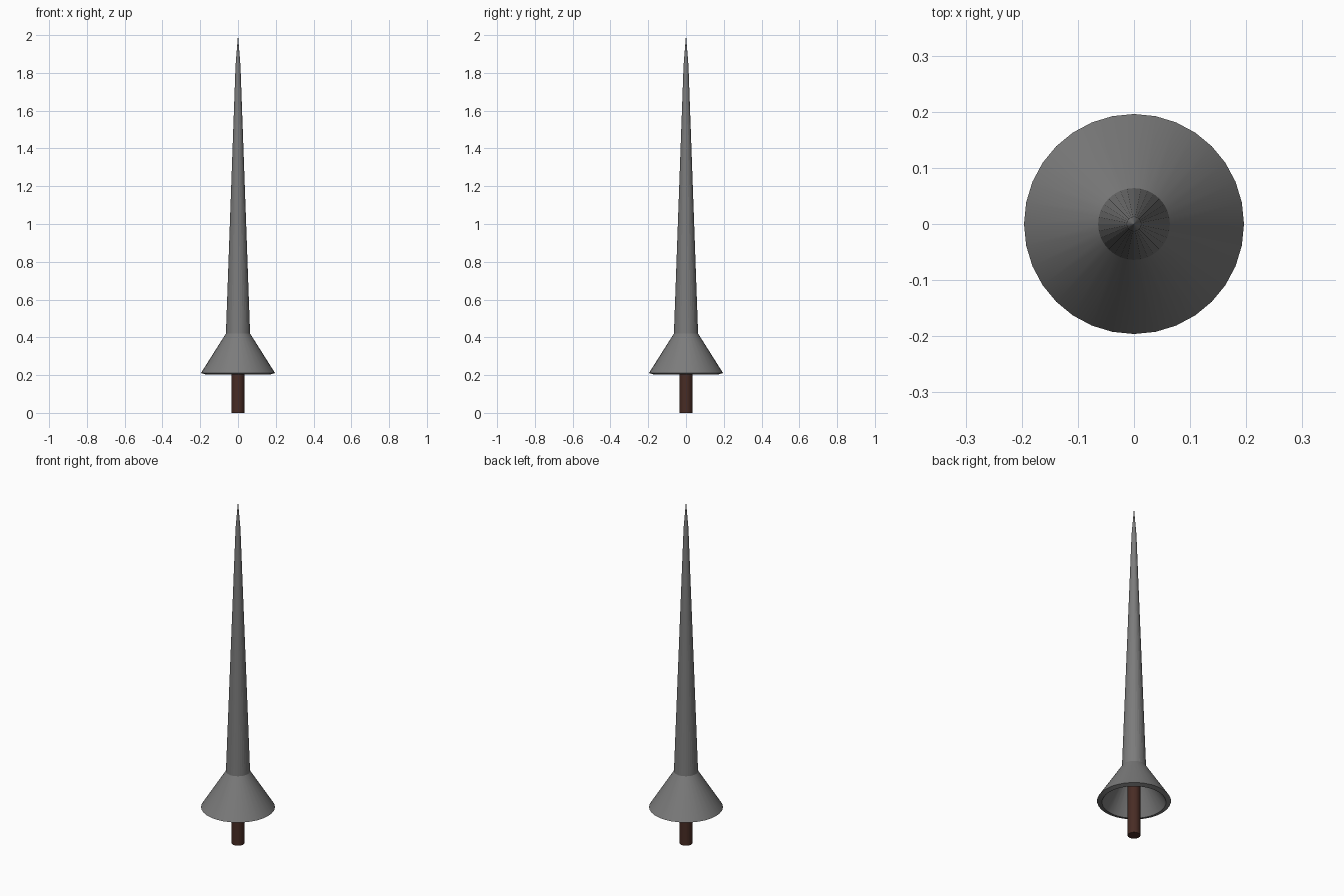
import bpy, bmesh, math

if "Cube" in bpy.data.objects:
    bpy.data.objects.remove(bpy.data.objects["Cube"])

SIDES = 32
STEEL = (0.2, 0.2, 0.2, 1)
WOOD = (0.065, 0.025, 0.018, 1)

def lathe(name, profile, color, smooth=False):
    """Spin an (r, z) profile round z; r = 0 makes a single pole vertex."""
    bm = bmesh.new()
    rings = []
    for r, z in profile:
        n = SIDES if r > 0 else 1
        rings.append([bm.verts.new((r * math.cos(2 * math.pi * i / SIDES),
                                    r * math.sin(2 * math.pi * i / SIDES), z)) for i in range(n)])
    for a, b in zip(rings, rings[1:]):
        for i in range(SIDES):
            j = (i + 1) % SIDES
            quad = [a[i % len(a)], a[j % len(a)], b[j % len(b)], b[i % len(b)]]
            bm.faces.new(list(dict.fromkeys(quad)))
    bmesh.ops.recalc_face_normals(bm, faces=bm.faces)
    mesh = bpy.data.meshes.new(name)
    bm.to_mesh(mesh)
    bm.free()
    obj = bpy.data.objects.new(name, mesh)
    bpy.context.collection.objects.link(obj)
    mat = bpy.data.materials.new(name + "_material")
    mat.diffuse_color = color
    mat.use_nodes = True
    mat.node_tree.nodes["Principled BSDF"].inputs["Base Color"].default_value = mat.diffuse_color
    mesh.materials.append(mat)
    if smooth:
        bpy.ops.object.select_all(action='DESELECT')
        obj.select_set(True)
        bpy.context.view_layer.objects.active = obj
        bpy.ops.object.shade_smooth_by_angle(angle=math.radians(30))
    return obj

# Long tapering shaft with a sharper tip
lathe("lance_shaft", [(0, 0.42), (0.064, 0.42), (0.013, 1.84), (0, 2.0)], STEEL)

# Hollow conical hand guard with a thick, slightly sloping rim
lathe("hand_guard", [(0.064, 0.42), (0.196, 0.211), (0.17, 0.203),
                     (0.045, 0.40), (0, 0.40)], STEEL, smooth=True)

# Wooden handle running up inside the guard
lathe("handle", [(0, 0), (0.034, 0), (0.034, 0.40)], WOOD)
